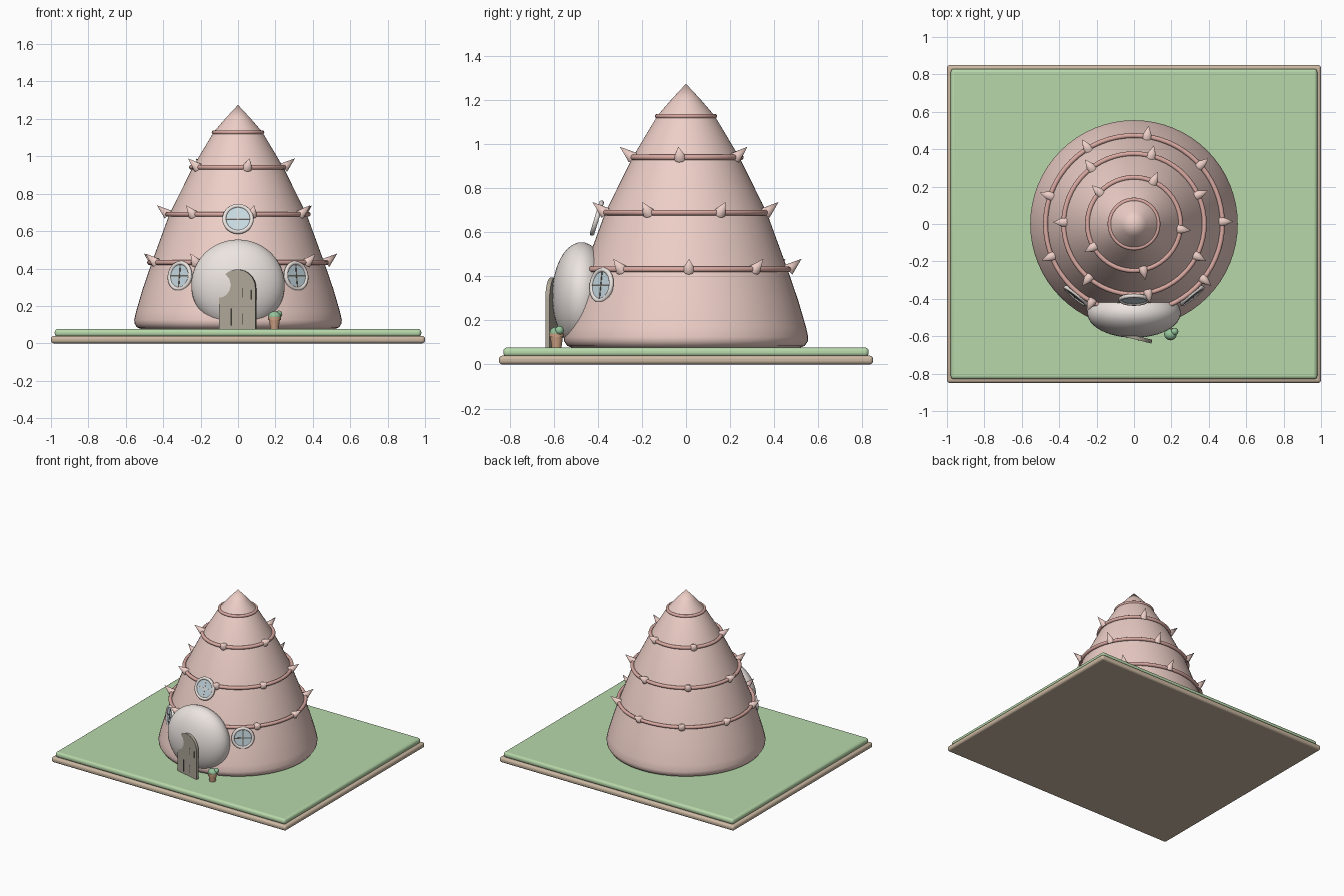
import bpy, bmesh, math
from mathutils import Vector, Matrix

if "Cube" in bpy.data.objects:
    bpy.data.objects.remove(bpy.data.objects["Cube"])

def mat(name, *c):
    m = bpy.data.materials.new(name)
    m.diffuse_color = (*c, 1)
    m.use_nodes = True
    m.node_tree.nodes["Principled BSDF"].inputs["Base Color"].default_value = m.diffuse_color
    return m

PINK = mat("pink_plaster", 0.85, 0.62, 0.57)
ROSE = mat("rose_trim", 0.70, 0.40, 0.36)
CREAM = mat("cream", 0.84, 0.78, 0.75)
GRASS = mat("grass", 0.47, 0.68, 0.40)
WOOD = mat("base_wood", 0.60, 0.48, 0.36)
DOOR = mat("door_wood", 0.42, 0.38, 0.31)
DARK = mat("dark_wood", 0.15, 0.13, 0.11)
GLASS = mat("glass", 0.58, 0.72, 0.78)
CLAY = mat("clay", 0.62, 0.36, 0.23)
LEAF = mat("leaf", 0.30, 0.55, 0.33)

def finish(name, m, smooth=True, matrix=None, angle=40):
    o = bpy.context.object
    o.name = name
    o.data.materials.append(m)
    if matrix is not None:
        o.matrix_world = matrix
    if smooth:
        bpy.ops.object.shade_smooth_by_angle(angle=math.radians(angle))
    return o

def from_bmesh(name, bm, m, matrix=None, smooth=True):
    bmesh.ops.recalc_face_normals(bm, faces=bm.faces)
    me = bpy.data.meshes.new(name)
    bm.to_mesh(me)
    bm.free()
    o = bpy.data.objects.new(name, me)
    bpy.context.collection.objects.link(o)
    bpy.ops.object.select_all(action='DESELECT')
    bpy.context.view_layer.objects.active = o
    o.select_set(True)
    return finish(name, m, smooth, matrix)

def lathe(name, profile, m, loc=(0, 0, 0), steps=48):
    bm = bmesh.new()
    vs = [bm.verts.new((r, 0, z)) for r, z in profile]
    es = [bm.edges.new(p) for p in zip(vs, vs[1:])]
    bmesh.ops.spin(bm, geom=vs + es, axis=(0, 0, 1), cent=(0, 0, 0),
                   angle=2 * math.pi, steps=steps)
    bmesh.ops.remove_doubles(bm, verts=bm.verts, dist=1e-4)
    return from_bmesh(name, bm, m, Matrix.Translation(loc))

def box(name, size, m, matrix, bevel=0):
    bpy.ops.mesh.primitive_cube_add(size=1)
    o = bpy.context.object
    o.data.transform(Matrix.Diagonal((*size, 1)))
    if bevel:
        b = o.modifiers.new("bevel", 'BEVEL')
        b.width, b.segments = bevel, 4
    return finish(name, m, True, matrix)

def ball(name, loc, scale, m, seg=32):
    bpy.ops.mesh.primitive_uv_sphere_add(segments=seg, ring_count=seg // 2)
    return finish(name, m, True, Matrix.Translation(loc) @ Matrix.Diagonal((*scale, 1)))

T = Matrix.Translation

# base slabs
box("base_board", (2, 1.7, 0.04), WOOD, T((0, 0, 0.02)), 0.016)
box("lawn", (1.96, 1.66, 0.042), GRASS, T((0, 0, 0.056)), 0.018)

# conical body
lathe("house_body", [(0, .072), (.515, .075), (.54, .085), (.553, .105), (.555, .125),
                     (.545, .17), (.51, .29), (.462, .43), (.367, .69), (.243, .94),
                     (.13, 1.13), (.065, 1.205), (0, 1.275)], PINK, steps=64)

# trim rings with thorns
for i, (r, z, t, n) in enumerate([(.473, .432, .013, 9), (.376, .69, .013, 7),
                                  (.249, .941, .013, 5), (.13, 1.128, .011, 0)]):
    bpy.ops.mesh.primitive_torus_add(major_radius=r, minor_radius=t,
                                     major_segments=64, minor_segments=10)
    finish(f"trim_ring_{i}", ROSE, True, T((0, 0, z)), 60)
    for k in range(n):
        a = math.radians(281.5) + 2 * math.pi * k / n
        d = Vector((math.cos(a) * .77, math.sin(a) * .77, .64)).normalized()
        p = Vector((math.cos(a) * r, math.sin(a) * r, z)) + d * .036
        bpy.ops.mesh.primitive_cone_add(vertices=10, radius1=.028, depth=.078)
        finish(f"thorn_{i}_{k}", PINK, True,
               T(p) @ d.to_track_quat('Z', 'Y').to_matrix().to_4x4())

# rounded porch
ball("porch", (0, -.475, .312), (.25, .133, .243), CREAM, 48)

# arched door, slightly ajar
door_m = T((-.002, -.606, 0)) @ Matrix.Rotation(math.radians(-14), 4, 'Z')
bm = bmesh.new()
outline = [(-.1, .075)] + [(-.1 * math.cos(math.pi * k / 16), .295 + .1 * math.sin(math.pi * k / 16))
                           for k in range(17)] + [(.1, .075)]
f = bm.faces.new([bm.verts.new((x, -.009, z)) for x, z in outline])
ext = bmesh.ops.extrude_face_region(bm, geom=[f])
bmesh.ops.translate(bm, verts=[v for v in ext["geom"] if isinstance(v, bmesh.types.BMVert)],
                    vec=(0, .02, 0))
from_bmesh("door", bm, DOOR, door_m)
for k, (x, z, h) in enumerate([(-.035, .14, .09), (.03, .27, .05), (.03, .13, .06), (.075, .26, .05)]):
    box(f"door_groove_{k}", (.005, .004, h), DARK, door_m @ T((x, -.0095, z)))

# round windows: local z points outwards
def window(name, loc, heading, tilt, radius):
    m = (T(loc) @ Matrix.Rotation(heading, 4, 'Z')
         @ Matrix.Rotation(math.pi / 2 - tilt, 4, 'X'))
    bpy.ops.mesh.primitive_cylinder_add(vertices=32, radius=radius - .008, depth=.008)
    finish(name + "_glass", GLASS, True, m)
    bpy.ops.mesh.primitive_torus_add(major_radius=radius - .01, minor_radius=.011,
                                     major_segments=40, minor_segments=10)
    finish(name + "_frame", CREAM, True, m, 60)
    s = 2 * radius - .02
    box(name + "_bar_v", (.007, s, .012), DARK if "side" in name else CREAM, m)
    box(name + "_bar_h", (s, .007, .012), DARK if "side" in name else CREAM, m)

window("front_window", (0, -.405, .665), 0, math.radians(17), .083)
for s, n in ((-1, "left"), (1, "right")):
    a = math.radians(39)
    window(f"side_window_{n}", (s * .494 * math.sin(a), -.494 * math.cos(a), .36),
           s * a, math.radians(7), .08)

# potted plant
lathe("plant_pot", [(0, .075), (.022, .075), (.029, .125), (.034, .125), (.034, .14),
                    (.028, .14), (0, .134)], CLAY, (.195, -.588, 0), 20)
ball("plant_leaves", (.195, -.59, .143), (.034, .03, .028), LEAF, 16)
ball("plant_leaves_small", (.217, -.575, .155), (.02, .02, .02), LEAF, 16)
